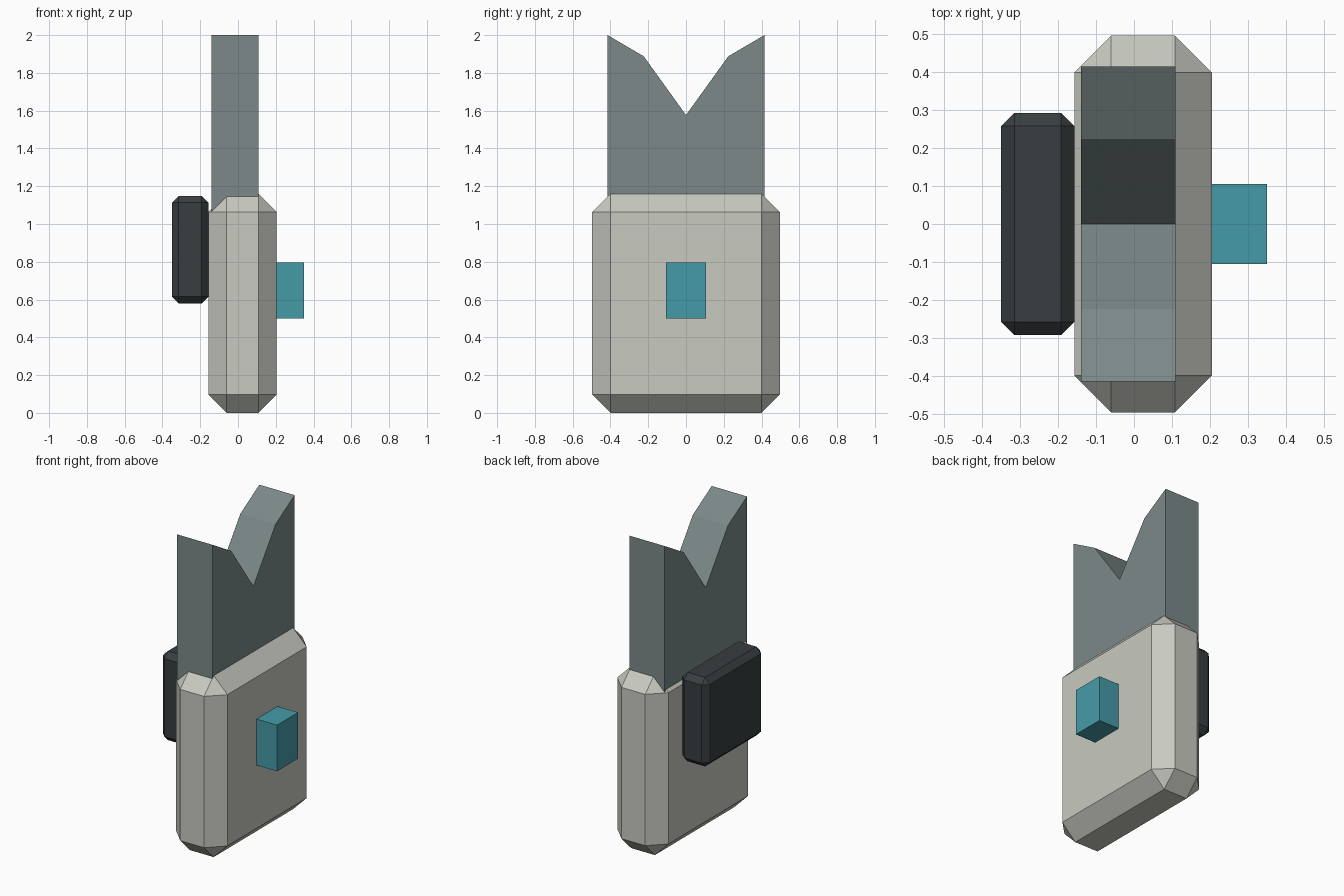
import bpy, bmesh

if "Cube" in bpy.data.objects:
    bpy.data.objects.remove(bpy.data.objects["Cube"])


def finish(name, bm, colour):
    bmesh.ops.recalc_face_normals(bm, faces=bm.faces[:])
    mesh = bpy.data.meshes.new(name)
    bm.to_mesh(mesh)
    bm.free()
    mat = bpy.data.materials.new(name + "_colour")
    mat.diffuse_color = (*colour, 1)
    mat.use_nodes = True
    mat.node_tree.nodes["Principled BSDF"].inputs["Base Color"].default_value = mat.diffuse_color
    mesh.materials.append(mat)
    obj = bpy.data.objects.new(name, mesh)
    bpy.context.collection.objects.link(obj)
    return obj


def box(name, lo, hi, colour, chamfer=0):
    bm = bmesh.new()
    bmesh.ops.create_cube(bm, size=1)
    for v in bm.verts:
        v.co = [(a + b) / 2 + c * (b - a) for a, b, c in zip(lo, hi, v.co)]
    if chamfer:
        bmesh.ops.bevel(bm, geom=bm.edges[:], offset=chamfer,
                        offset_type='OFFSET', segments=1, affect='EDGES')
    return finish(name, bm, colour)


# Chamfered main body
box("body", (-0.157, -0.497, 0), (0.205, 0.497, 1.16), (0.58, 0.59, 0.53), 0.097)

# Chamfered pack on the left side
box("side_pack", (-0.35, -0.293, 0.58), (-0.157, 0.293, 1.148), (0.04, 0.048, 0.053), 0.035)

# Small block on the right side
box("side_button", (0.2, -0.106, 0.5), (0.35, 0.106, 0.795), (0.06, 0.33, 0.39))

# Notched upper plate: mirrored profile extruded along x, seated in the body
half = [(0.415, 1.0), (0.415, 2.0), (0.224, 1.888)]
profile = half + [(0, 1.577)] + [(-y, z) for y, z in reversed(half)]
bm = bmesh.new()
face = bm.faces.new([bm.verts.new((-0.14, y, z)) for y, z in profile])
ext = bmesh.ops.extrude_face_region(bm, geom=[face])
bmesh.ops.translate(bm, vec=(0.249, 0, 0),
                    verts=[g for g in ext["geom"] if isinstance(g, bmesh.types.BMVert)])
finish("notched_plate", bm, (0.2, 0.25, 0.25))
